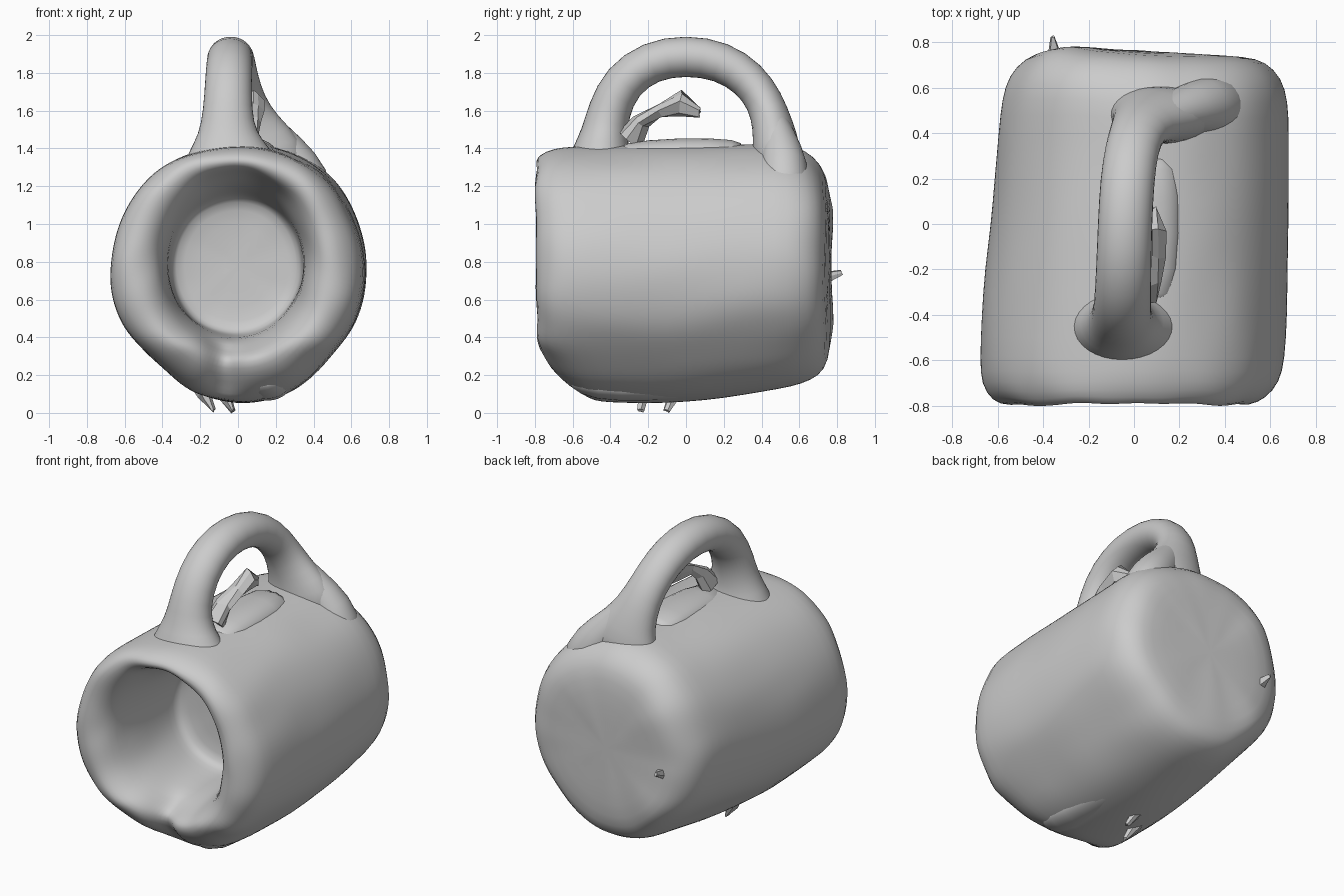
import bpy, bmesh, math, random
from mathutils import Vector, noise

random.seed(4)


def loft(name, rings, subsurf=1):
    """Skin closed rings of points into a capped, smooth mesh."""
    bm = bmesh.new()
    loops = [[bm.verts.new(p) for p in ring] for ring in rings]
    n = len(loops[0])
    for a, b in zip(loops, loops[1:]):
        for i in range(n):
            j = (i + 1) % n
            bm.faces.new((a[i], a[j], b[j], b[i]))
    for end in (loops[0], loops[-1]):
        c = bm.verts.new(sum((v.co for v in end), Vector()) / n)
        for i in range(n):
            bm.faces.new((end[i], end[(i + 1) % n], c))
    bmesh.ops.recalc_face_normals(bm, faces=bm.faces)
    mesh = bpy.data.meshes.new(name)
    bm.to_mesh(mesh)
    bm.free()
    for p in mesh.polygons:
        p.use_smooth = subsurf > 0
    ob = bpy.data.objects.new(name, mesh)
    bpy.context.collection.objects.link(ob)
    if subsurf:
        mod = ob.modifiers.new("Smooth", 'SUBSURF')
        mod.levels = mod.render_levels = subsurf
    return ob


def gauss(v, width):
    return math.exp(-(v / width) ** 2)


def tube(name, pts, sides=16, subsurf=1, jitter=0.0):
    """Tube along points (x, y, z, half width, half thickness)."""
    pos = [Vector(p[:3]) for p in pts]
    rings = []
    for k, p in enumerate(pts):
        t = (pos[min(k + 1, len(pos) - 1)] - pos[max(k - 1, 0)]).normalized()
        side = (Vector((1, 0, 0)) - t * t.x).normalized()
        up = t.cross(side)
        rings.append([pos[k] + side * p[3] * math.cos(a) + up * p[4] * math.sin(a)
                      + Vector([random.uniform(-jitter, jitter) for _ in range(3)])
                      for a in (2 * math.pi * i / sides for i in range(sides))])
    return loft(name, rings, subsurf)


# Mug body: outer wall, rounded rim and hollow inside (y, cx, cz, rx, rz)
stations = [
    (.76, .05, .78, .25, .27), (.765, .05, .78, .44, .45), (.745, .05, .77, .53, .55),
    (.68, .05, .78, .60, .61), (.58, .05, .78, .63, .645), (.4, .045, .765, .64, .655),
    (.2, .035, .75, .648, .67), (0, .025, .74, .655, .685), (-.2, .01, .735, .665, .685),
    (-.4, 0, .735, .672, .68), (-.6, -.01, .735, .67, .675), (-.7, -.015, .74, .655, .665),
    (-.77, -.02, .75, .60, .63), (-.80, -.02, .77, .53, .575), (-.78, -.015, .79, .46, .52),
    (-.72, -.01, .80, .405, .49), (-.62, -.01, .80, .375, .46), (-.5, -.01, .80, .36, .42),
    (-.35, -.01, .79, .355, .39), (-.2, -.01, .785, .35, .375), (-.14, -.01, .78, .34, .36),
    (-.11, -.01, .78, .30, .32), (-.10, 0, .78, .1, .12)]
rings = []
for k, (y, cx, cz, rx, rz) in enumerate(stations):
    ring = []
    for i in range(64):
        a = 2 * math.pi * i / 64
        c, s = math.cos(a), math.sin(a)
        f = 1.0
        if 1 < k < 14:
            # flattened lower flanks, fuller shoulders
            f -= .06 * gauss(a - math.radians(228), .35) + .04 * gauss(a - math.radians(318), .3)
            f += .025 * gauss(a - math.radians(130), .35) + .02 * gauss(a - math.radians(50), .35)
        x, z = cx + rx * f * c, cz + rz * f * s
        front = min(1, max(0, (-y - .3) / .4))
        # lower lip leans back and is chipped
        yy = y + front * .65 * max(0, .36 - z)
        if 11 < k < 17 and s < 0:
            yy += .09 * gauss(x + .07, .08)
        if y > .5 and k < 6:
            # tilted rear face, leaning in towards its top and lower edges
            yy += -.06 * (x - .05) - .15 * max(0, z - 1.1) - .06 * max(0, .45 - z) - .25 * max(0, -.3 - x)
        d = noise.noise_vector(Vector((x, yy, z)) * 5)
        rough = .008 + .008 * (11 < k < 17)
        ring.append(Vector((x, yy, z)) + d * rough)
    rings.append(ring)
loft("mug_body", rings)

# Arched handle with flared roots
tube("handle", [
    (-.04, -.45, 1.28, .28, .20), (-.05, -.45, 1.39, .22, .155), (-.055, -.43, 1.48, .155, .125),
    (-.055, -.41, 1.60, .132, .115), (-.05, -.34, 1.755, .127, .115), (-.045, -.19, 1.865, .124, .112),
    (-.04, 0, 1.895, .122, .112), (-.03, .19, 1.865, .122, .11), (-.01, .335, 1.77, .12, .105),
    (.02, .42, 1.65, .125, .10), (.06, .46, 1.52, .16, .11), (.11, .48, 1.41, .23, .13),
    (.12, .48, 1.27, .27, .14)])

# Sloping web beside the rear handle root
tube("handle_web", [
    (.04, .43, 1.66, .06, .06), (.13, .47, 1.52, .09, .08),
    (.24, .51, 1.39, .12, .11), (.36, .53, 1.24, .14, .14), (.40, .50, 1.05, .12, .12)])

# Ragged lumps inside the handle opening
tube("opening_fragment", [
    (.05, -.30, 1.45, .07, .08), (.07, -.24, 1.54, .06, .05), (.08, -.14, 1.60, .05, .035),
    (.09, -.02, 1.64, .05, .06), (.09, .07, 1.59, .02, .02)], 7, 0, .015)
tube("opening_mound", [
    (.05, -.35, 1.36, .14, .08), (.06, -.05, 1.385, .16, .08), (.05, .3, 1.38, .16, .08)], 12, 1, .008)

# Keel-like lump under the body
tube("under_ridge", [
    (.14, -.60, .20, .10, .07), (.15, -.48, .14, .13, .08), (.15, -.2, .13, .12, .07),
    (.13, .1, .14, .11, .06), (.12, .35, .17, .08, .05)])

# Torn shreds: two hanging below, one at the rear
tube("shred_lower_left", [
    (-.24, -.18, .20, .05, .06), (-.18, -.22, .10, .035, .03), (-.13, -.24, .01, .012, .02)], 6, 0, .006)
tube("shred_lower_mid", [
    (-.10, -.02, .14, .05, .05), (-.06, -.07, .08, .03, .03), (-.03, -.10, .01, .012, .02)], 6, 0, .006)
tube("shred_rear", [
    (-.33, .68, .70, .05, .06), (-.35, .76, .72, .03, .03), (-.36, .82, .74, .01, .015)], 6, 0, .006)
